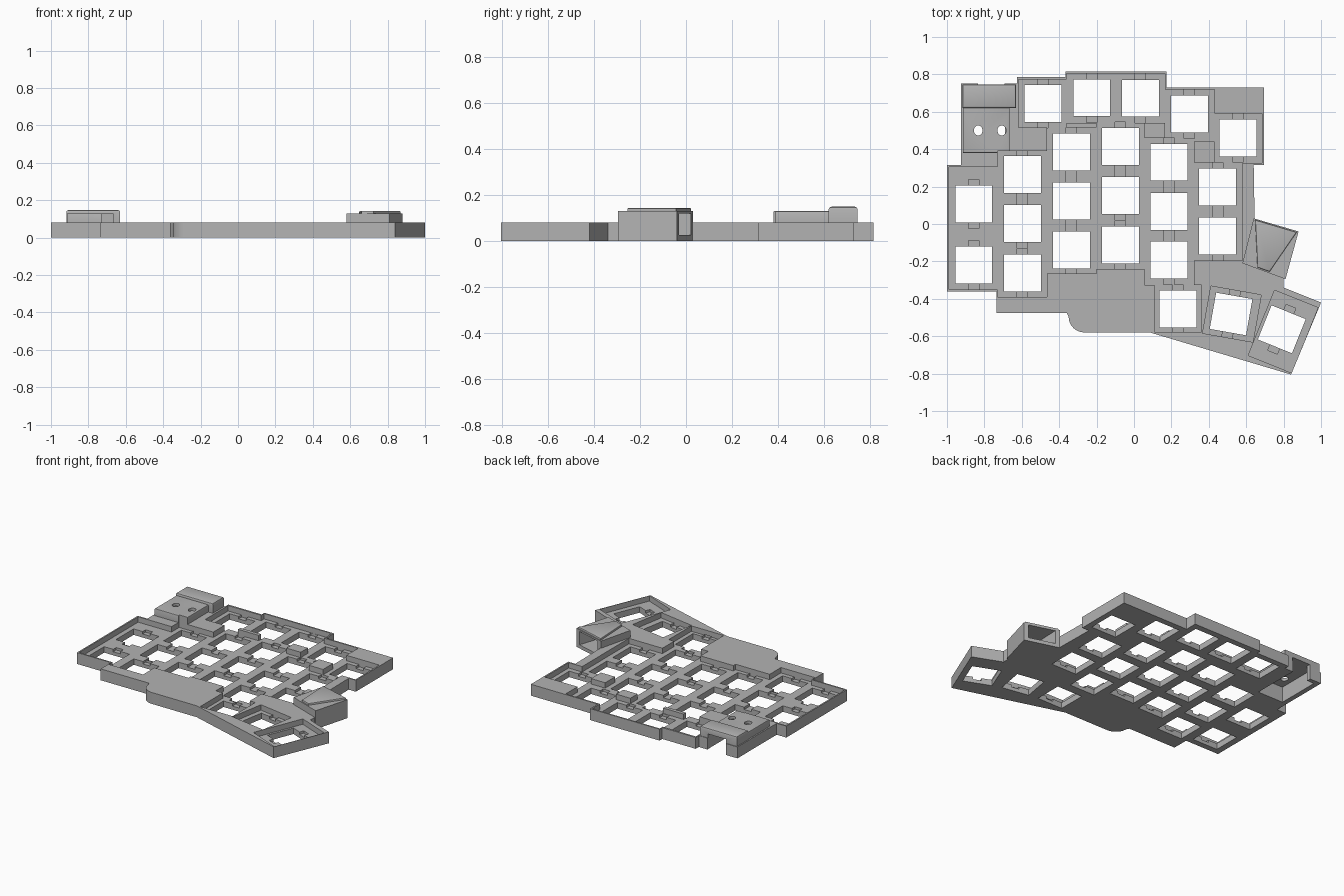
import bpy, bmesh, math
from mathutils import Matrix, Vector

cube = bpy.data.objects.get("Cube")
if cube:
    bpy.data.objects.remove(cube)

grey = bpy.data.materials.new("matte_grey")
grey.use_nodes = True
grey.diffuse_color = (0.45, 0.45, 0.45, 1)
grey.node_tree.nodes["Principled BSDF"].inputs["Base Color"].default_value = (0.45, 0.45, 0.45, 1)

TOP, FLOOR = 0.08, 0.042


def prisms(name, outlines, z0, z1, bevel=0):
    """Extrude one or more outlines between two heights."""
    bm = bmesh.new()
    for pts in outlines:
        face = bm.faces.new([bm.verts.new((x, y, z0)) for x, y in pts])
        new = bmesh.ops.extrude_face_region(bm, geom=[face])["geom"]
        moved = [v for v in new if isinstance(v, bmesh.types.BMVert)]
        bmesh.ops.translate(bm, verts=moved, vec=(0, 0, z1 - z0))
    bmesh.ops.recalc_face_normals(bm, faces=bm.faces)
    if bevel:
        rim = [e for e in bm.edges if all(v.co.z > z1 - 0.001 for v in e.verts)]
        bmesh.ops.bevel(bm, geom=rim, offset=bevel, segments=2, profile=0.5, affect='EDGES')
    mesh = bpy.data.meshes.new(name)
    bm.to_mesh(mesh)
    bm.free()
    mesh.materials.append(grey)
    obj = bpy.data.objects.new(name, mesh)
    bpy.context.collection.objects.link(obj)
    return obj


def rect(x0, x1, y0, y1):
    return [(x0, y0), (x1, y0), (x1, y1), (x0, y1)]


def turned(cx, cy, angle, box):
    m = Matrix.Rotation(math.radians(angle), 2)
    return [tuple(m @ Vector(p) + Vector((cx, cy))) for p in box]


def combine(target, other, operation):
    mod = target.modifiers.new("cut", 'BOOLEAN')
    mod.operation, mod.solver, mod.object, mod.use_self = operation, 'EXACT', other, True
    bpy.context.view_layer.objects.active = target
    bpy.ops.object.modifier_apply(modifier=mod.name)
    bpy.data.objects.remove(other)


# Case body with a rounded corner on the front bulge
bulge = [(-0.265 - 0.085 * math.cos(a), -0.495 - 0.085 * math.sin(a))
         for a in [math.radians(15 * i) for i in range(7)]]
outline = [(-0.925, 0.75), (-0.925, 0.315), (-1, 0.315), (-1, -0.36), (-0.735, -0.36),
           (-0.735, -0.475), (-0.36, -0.475)] + bulge + [
           (0.085, -0.58), (0.84, -0.805), (1, -0.42), (0.8, -0.34), (0.8, -0.28),
           (0.865, -0.05), (0.645, 0.02), (0.64, 0.315), (0.695, 0.315), (0.695, 0.73),
           (0.175, 0.73), (0.175, 0.815), (-0.365, 0.815), (-0.365, 0.785),
           (-0.625, 0.785), (-0.625, 0.75)]
case = prisms("keyboard_case", [outline], 0, TOP)

# Raised covers: controller bay and tilted jack housing
jack = [(0.64, 0.03), (0.88, -0.04), (0.81, -0.295), (0.58, -0.21)]
jack_ridge = [(0.648, 0.022), (0.87, -0.044), (0.725, -0.255), (0.66, -0.232)]
covers = [
    prisms("bay_roof", [rect(-0.915, -0.665, 0.38, 0.66)], 0.04, 0.13, 0.006),
    prisms("bay_ridge", [rect(-0.918, -0.63, 0.62, 0.746)], 0.04, 0.148, 0.012),
    prisms("jack_housing", [jack], 0, 0.13),
    prisms("jack_ridge", [jack_ridge], 0.1, 0.143, 0.006),
]
for part in covers:
    combine(case, part, 'UNION')

# Recessed switch wells
main_well = [(-0.99, 0.305), (-0.99, -0.35), (-0.73, -0.35), (-0.73, -0.39), (-0.465, -0.39),
             (-0.465, -0.265), (-0.2, -0.265), (-0.2, -0.24), (0.055, -0.24), (0.055, -0.325),
             (0.11, -0.325), (0.11, -0.577), (0.362, -0.577), (0.362, -0.325), (0.32, -0.325),
             (0.32, -0.195), (0.58, -0.195), (0.58, 0.325), (0.685, 0.325), (0.685, 0.59),
             (0.43, 0.59), (0.43, 0.72), (0.165, 0.72), (0.165, 0.805), (-0.36, 0.805),
             (-0.36, 0.772), (-0.617, 0.772), (-0.617, 0.515), (-0.465, 0.515),
             (-0.465, 0.39), (-0.73, 0.39), (-0.73, 0.305)]
wells = [main_well,
         turned(0.525, -0.482, -10, rect(-0.138, 0.135, -0.128, 0.128)),
         turned(0.797, -0.575, -22, rect(-0.125, 0.125, -0.188, 0.188))]
for pts in wells:
    combine(case, prisms("well_cutter", [pts], FLOOR, 0.2 if pts is main_well else 0.09), 'DIFFERENCE')

# Switch positions: columns, back row, thumb cluster
columns = {-0.857: (0.107, -0.22), -0.597: (0.265, 0.003, -0.262),
           -0.335: (0.385, 0.123, -0.139), -0.073: (0.415, 0.153, -0.112),
           0.187: (0.33, 0.067, -0.193), 0.447: (0.198, -0.064)}
keys = [(x, y, 0) for x, ys in columns.items() for y in ys]
keys += [(-0.487, 0.645, 0), (-0.226, 0.675, 0), (0.034, 0.672, 0), (0.296, 0.589, 0),
         (0.556, 0.46, 0), (0.235, -0.455, 0), (0.519, -0.481, -10), (0.79, -0.563, -22)]

# Clip notches in front of and behind every switch, then the square openings
H = 0.0985
notches = [turned(*k, rect(-0.028, 0.028, -H - 0.033, H + 0.033)) for k in keys]
for group in (notches[0::2], notches[1::2]):
    combine(case, prisms("notch_cutter", group, 0.025, FLOOR + 0.004), 'DIFFERENCE')
combine(case, prisms("switch_cutter", [turned(*k, rect(-H, H, -H, H)) for k in keys],
                     -0.05, 0.07), 'DIFFERENCE')

# Controller bay cavity, rear opening and two round holes
combine(case, prisms("bay_cutter", [rect(-0.89, -0.69, 0.41, 0.72)], -0.05, 0.11), 'DIFFERENCE')
combine(case, prisms("port_cutter", [rect(-0.835, -0.692, 0.7, 0.8)], -0.05, 0.108), 'DIFFERENCE')
ring = [(0.023 * math.cos(i * math.tau / 20), 0.027 * math.sin(i * math.tau / 20)) for i in range(20)]
combine(case, prisms("hole_cutter", [turned(x, 0.5, 0, ring) for x in (-0.833, -0.707)],
                     0.05, 0.2), 'DIFFERENCE')

# Jack cavity opening to the rear
socket = [(0.673, 0.06), (0.862, 0.005), (0.79, -0.21), (0.665, -0.17)]
combine(case, prisms("socket_cutter", [socket], 0.025, 0.118), 'DIFFERENCE')

# Raised blocks between the back row and the columns
prisms("spacer_blocks", [rect(-0.36, -0.2, 0.515, 0.54), rect(0.055, 0.165, 0.46, 0.54),
                         rect(0.32, 0.43, 0.33, 0.44)], FLOOR - 0.01, TOP)

bpy.ops.object.select_all(action='DESELECT')
case.select_set(True)
bpy.context.view_layer.objects.active = case
bpy.ops.object.shade_smooth_by_angle(angle=math.radians(30))
